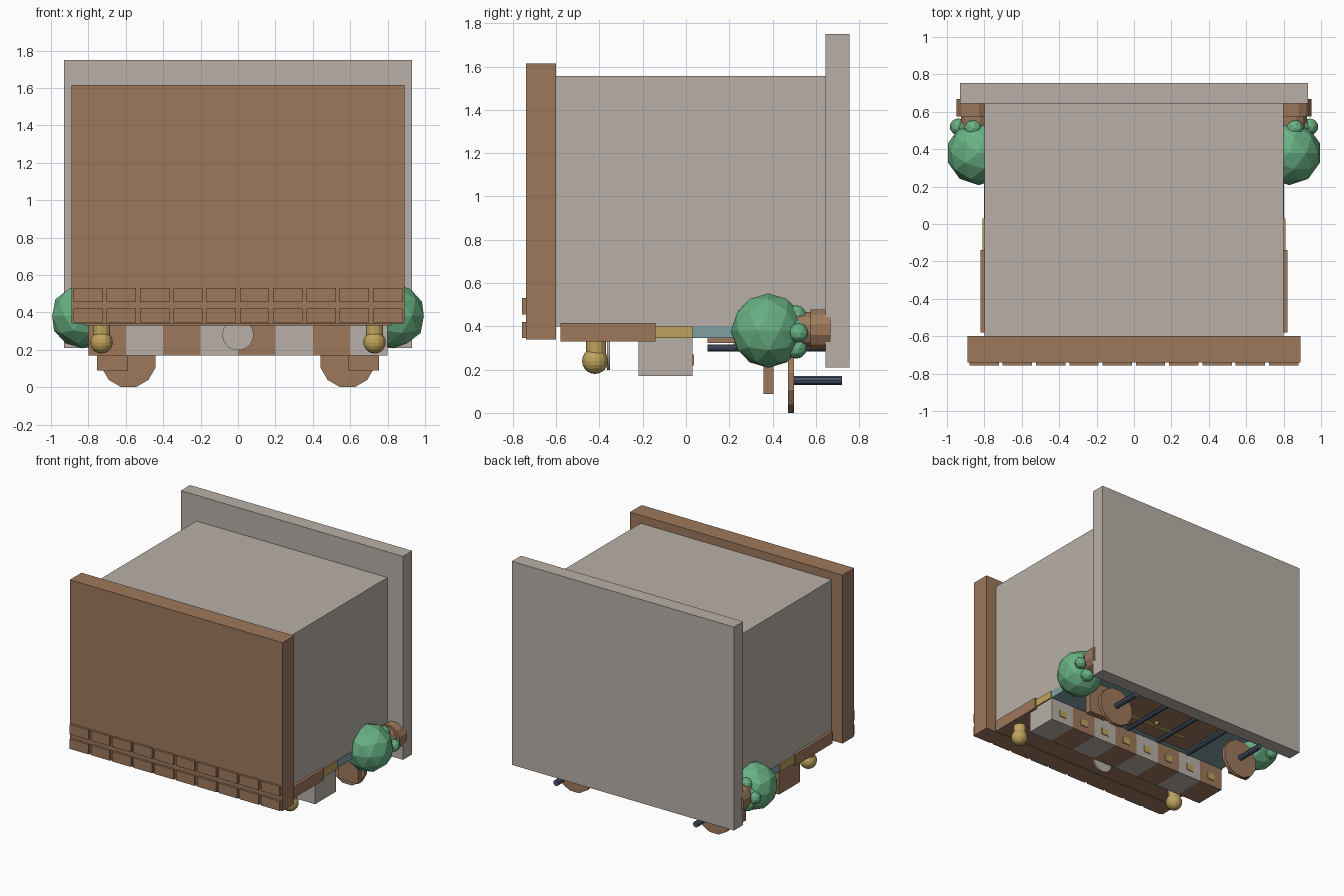
import bpy
from math import pi
from mathutils import Vector

cube = bpy.data.objects.get("Cube")
if cube:
    bpy.data.objects.remove(cube, do_unlink=True)


def make_mat(name, rgb):
    m = bpy.data.materials.new(name)
    m.use_nodes = True
    col = (*rgb, 1.0)
    m.diffuse_color = col
    m.node_tree.nodes["Principled BSDF"].inputs["Base Color"].default_value = col
    return m


STONE = make_mat("warm_grey", (0.48, 0.434, 0.392))
BROWN = make_mat("wood_brown", (0.337, 0.19, 0.108))
GOLD = make_mat("brass", (0.52, 0.37, 0.11))
GREEN = make_mat("leaf_green", (0.14, 0.44, 0.23))
NAVY = make_mat("steel_blue", (0.07, 0.09, 0.15))
TEAL = make_mat("pale_teal", (0.22, 0.35, 0.375))


def finish(name, mat):
    ob = bpy.context.object
    ob.name = name
    ob.data.materials.append(mat)
    return ob


def box(name, mat, lo, hi):
    """Box between two opposite corners."""
    lo, hi = Vector(lo), Vector(hi)
    bpy.ops.mesh.primitive_cube_add(size=1, location=(lo + hi) / 2)
    ob = finish(name, mat)
    for v in ob.data.vertices:
        v.co = v.co * (hi - lo)
    return ob


def rod(name, mat, x, z, r, y0, y1, sides=12):
    """Cylinder lying along y."""
    bpy.ops.mesh.primitive_cylinder_add(
        vertices=sides, radius=r, depth=y1 - y0,
        location=(x, (y0 + y1) / 2, z), rotation=(pi / 2, 0, pi / sides))
    ob = finish(name, mat)
    ob.rotation_euler = (pi / 2, pi / sides, 0)
    return ob


def ball(name, mat, loc, r, smooth=False):
    if smooth:
        bpy.ops.mesh.primitive_uv_sphere_add(segments=16, ring_count=10, radius=r, location=loc)
    else:
        bpy.ops.mesh.primitive_ico_sphere_add(subdivisions=2, radius=r, location=loc)
    return finish(name, mat)


# Large shell: core block, front slab and back slab
box("core_block", STONE, (-0.8, -0.6, 0.4), (0.8, 0.645, 1.555))
box("front_slab", BROWN, (-0.89, -0.74, 0.34), (0.89, -0.6, 1.615))
box("back_slab", STONE, (-0.93, 0.645, 0.21), (0.93, 0.755, 1.75))

# Two rows of raised bricks on the front slab
for row in range(2):
    for i in range(10):
        x = -0.88 + i * 0.178
        z = 0.345 + row * 0.11
        box("front_brick", BROWN, (x, -0.757, z), (x + 0.157, -0.735, z + 0.075))

# Underside layers
box("wood_layer", BROWN, (-0.82, -0.58, 0.33), (0.82, -0.14, 0.415))
box("brass_layer", GOLD, (-0.81, -0.14, 0.345), (0.81, 0.03, 0.402))
box("teal_layer", TEAL, (-0.803, 0.03, 0.345), (0.803, 0.645, 0.402))
box("center_panel", BROWN, (-0.4, 0.1, 0.322), (0.4, 0.645, 0.35))
box("brass_bar", GOLD, (-0.27, 0.22, 0.312), (0.27, 0.25, 0.33))
ball("brass_knob", GOLD, (0.02, 0.28, 0.315), 0.018)

# Row of alternating cabinets with handle plates behind
for i in range(8):
    x = -0.8 + i * 0.2
    box("cabinet", STONE if i % 2 else BROWN, (x, -0.22, 0.17), (x + 0.2, 0.03, 0.35))
    box("cabinet_plate", GOLD, (x + 0.07, 0.028, 0.22), (x + 0.13, 0.036, 0.27))

# Round dial in front of the cabinets
rod("dial", STONE, 0, 0.28, 0.083, -0.365, -0.352, 24)

# Blue rods under the teal layer
for x in (-0.42, -0.14, 0.14, 0.42):
    rod("under_rod", NAVY, x, 0.3, 0.017, 0.1, 0.645, 10)

# Mirrored side parts
for s, side in ((1, "left"), (-1, "right")):
    # hanging lamp
    bpy.ops.mesh.primitive_cylinder_add(vertices=12, radius=0.046, depth=0.11,
                                        location=(s * 0.73, -0.415, 0.29))
    finish(side + "_lamp_neck", GOLD)
    ball(side + "_lamp_bulb", GOLD, (s * 0.73, -0.42, 0.24), 0.06, True)
    # round seat on its side with its leg, and a support block
    rod(side + "_seat", BROWN, s * 0.585, 0.145, 0.15, 0.472, 0.5, 12)
    rod(side + "_seat_leg", NAVY, s * 0.585, 0.15, 0.022, 0.5, 0.72, 10)
    box(side + "_support_block", BROWN,
        (s * 0.67 - 0.083, 0.358, 0.088), (s * 0.67 + 0.083, 0.404, 0.35))
    # planter lying on its side
    rod(side + "_planter_body", BROWN, s * 0.845, 0.385, 0.083, 0.5, 0.64, 12)
    rod(side + "_planter_rim", BROWN, s * 0.855, 0.385, 0.097, 0.575, 0.667, 12)
    # bush: one large clump and small ones
    ball(side + "_bush", GREEN, (s * 0.83, 0.38, 0.38), 0.172)
    for x, y, z, r in ((0.86, 0.51, 0.45, 0.048), (0.94, 0.52, 0.37, 0.045),
                       (0.89, 0.515, 0.38, 0.055), (0.87, 0.51, 0.3, 0.05)):
        ball(side + "_leaf_clump", GREEN, (s * x, y, z), r)

bpy.context.view_layer.update()
